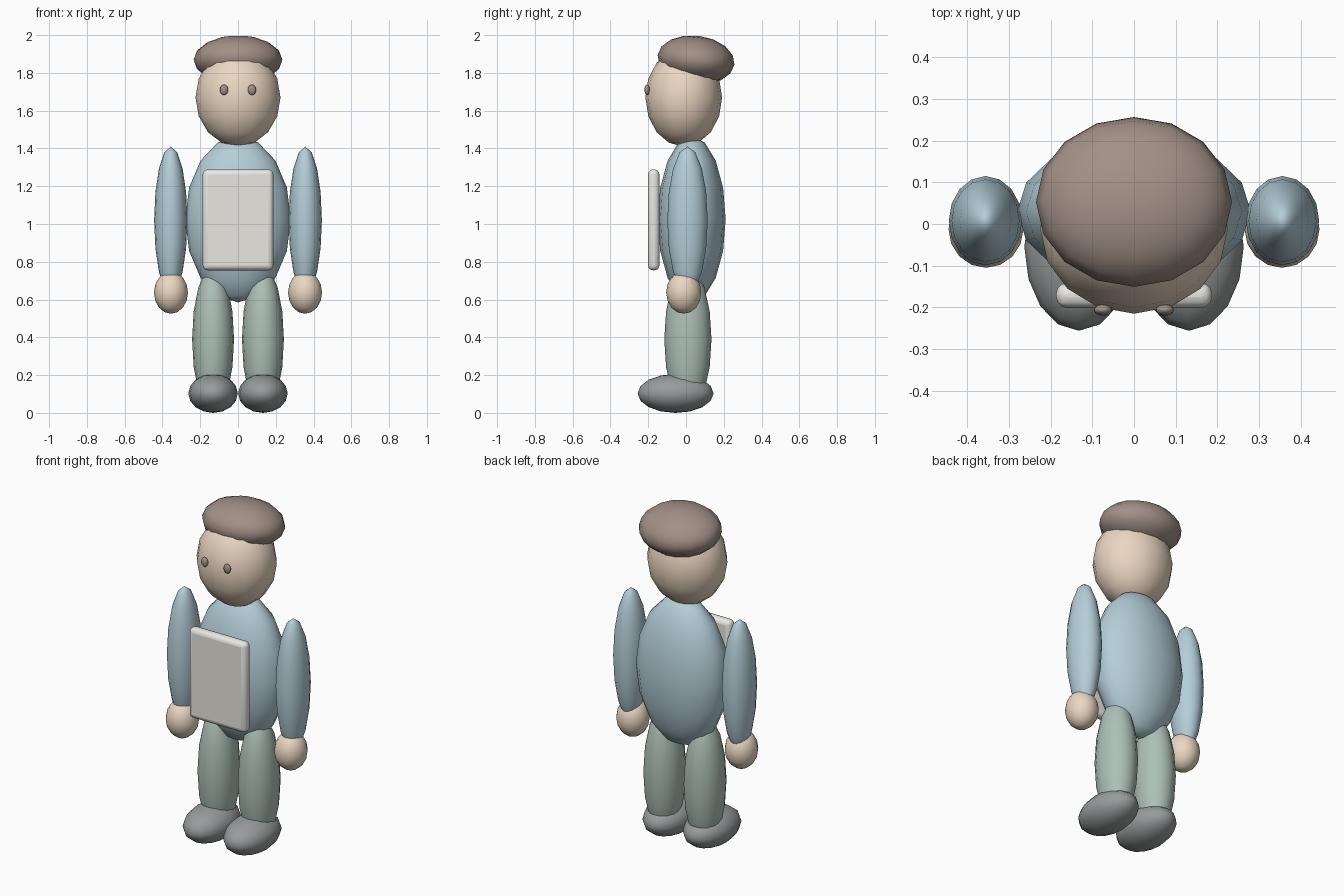
import bpy, math

if "Cube" in bpy.data.objects:
    bpy.data.objects.remove(bpy.data.objects["Cube"])


def material(name, color):
    m = bpy.data.materials.new(name)
    m.diffuse_color = (*color, 1)
    m.use_nodes = True
    m.node_tree.nodes["Principled BSDF"].inputs["Base Color"].default_value = m.diffuse_color
    return m


skin = material("skin", (0.83, 0.68, 0.54))
brown = material("brown", (0.36, 0.28, 0.24))
blue = material("blue", (0.46, 0.62, 0.69))
green = material("green", (0.42, 0.53, 0.47))
dark = material("dark", (0.31, 0.33, 0.33))
cream = material("cream", (0.82, 0.80, 0.75))


def ellipsoid(name, centre, radii, mat, segments=16, rings=8, tilt=0):
    bpy.ops.mesh.primitive_uv_sphere_add(segments=segments, ring_count=rings, radius=1,
                                         location=centre, rotation=(tilt, 0, 0))
    ob = bpy.context.object
    ob.name = name
    ob.scale = radii
    ob.data.materials.append(mat)
    bpy.ops.object.shade_smooth()
    return ob


# Torso, head and hair
ellipsoid("torso", (0, 0.03, 1.025), (0.28, 0.18, 0.44), blue)
ellipsoid("head", (0, -0.012, 1.67), (0.225, 0.203, 0.26), skin)
ellipsoid("hair", (0, 0.053, 1.869), (0.235, 0.205, 0.128), brown, tilt=math.radians(-7))

# Paired parts
for side, s in (("left", 1), ("right", -1)):
    ellipsoid(side + "_eye", (s * 0.074, -0.206, 1.71), (0.022, 0.014, 0.028), brown, 12, 8)
    ellipsoid(side + "_arm", (s * 0.356, 0.008, 1.02), (0.088, 0.107, 0.39), blue)
    ellipsoid(side + "_hand", (s * 0.355, -0.012, 0.637), (0.09, 0.093, 0.112), skin)
    ellipsoid(side + "_leg", (s * 0.132, 0.01, 0.39), (0.111, 0.125, 0.385), green)
    ellipsoid(side + "_shoe", (s * 0.132, -0.055, 0.103), (0.131, 0.201, 0.103), dark)

# Rounded panel on the chest
bpy.ops.mesh.primitive_cube_add(size=1, location=(0, -0.171, 1.022))
panel = bpy.context.object
panel.name = "chest_panel"
panel.scale = (0.374, 0.06, 0.534)
bpy.ops.object.transform_apply(location=False, rotation=False, scale=True)
panel.data.materials.append(cream)
bevel = panel.modifiers.new("round_edges", "BEVEL")
bevel.width = 0.026
bevel.segments = 3
bpy.ops.object.shade_smooth_by_angle(angle=math.radians(40))
